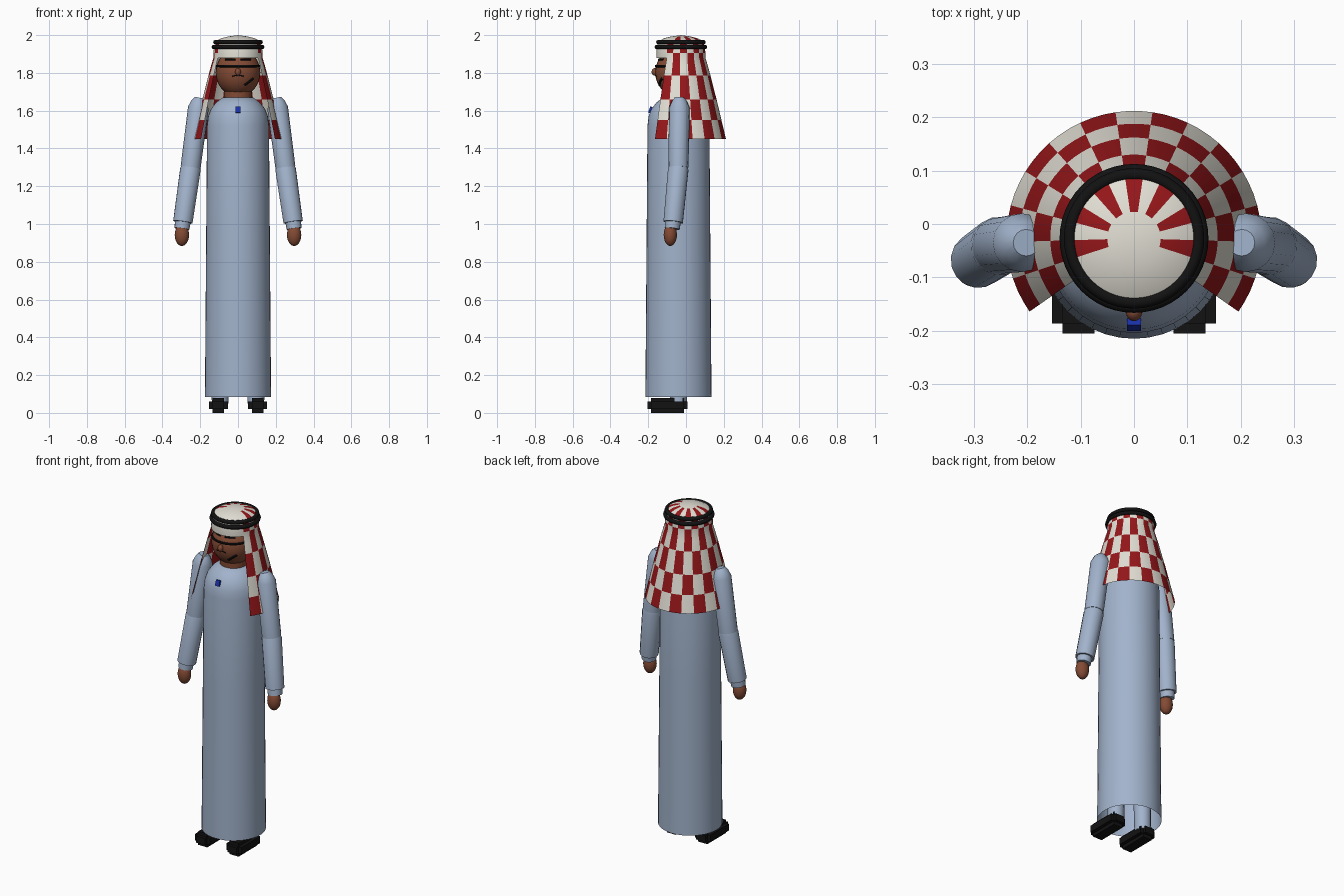
import bpy, bmesh, math
from mathutils import Vector

old = bpy.data.objects.get("Cube")
if old:
    bpy.data.objects.remove(old, do_unlink=True)


def material(name, rgb):
    m = bpy.data.materials.new(name)
    m.use_nodes = True
    m.diffuse_color = (*rgb, 1)
    bsdf = m.node_tree.nodes["Principled BSDF"]
    bsdf.inputs["Base Color"].default_value = (*rgb, 1)
    bsdf.inputs["Roughness"].default_value = 0.8
    return m


ROBE = material("pale blue cloth", (0.36, 0.45, 0.60))
WHITE = material("off white cloth", (0.76, 0.74, 0.66))
RED = material("dark red check", (0.30, 0.008, 0.01))
SKIN = material("brown skin", (0.23, 0.07, 0.035))
BLACK = material("black", (0.006, 0.006, 0.006))
BLUE = material("blue pin", (0.01, 0.03, 0.40))


def activate(ob):
    bpy.ops.object.select_all(action="DESELECT")
    ob.select_set(True)
    bpy.context.view_layer.objects.active = ob


def finish(ob, name, mats, smooth=True):
    ob.name = name
    for m in mats:
        ob.data.materials.append(m)
    if smooth:
        activate(ob)
        bpy.ops.object.shade_smooth_by_angle(angle=math.radians(40))
    return ob


def from_bmesh(bm, name, mats, smooth=True):
    me = bpy.data.meshes.new(name)
    bm.to_mesh(me)
    bm.free()
    ob = bpy.data.objects.new(name, me)
    bpy.context.collection.objects.link(ob)
    return finish(ob, name, mats, smooth)


def lathe(name, profile, center_y, angles, mats, rule=None, closed=True):
    """Sweep (radius, z) rows round the z axis; rule(row, step) gives a colour index or None for a gap."""
    bm = bmesh.new()
    grid = [[bm.verts.new((r * math.cos(a), center_y + r * math.sin(a), z)) for a in angles]
            for r, z in profile]
    n = len(angles)
    for i in range(len(profile) - 1):
        for j in range(n if closed else n - 1):
            index = rule(i, j) if rule else 0
            if index is None:
                continue
            k = (j + 1) % n
            f = bm.faces.new((grid[i + 1][j], grid[i + 1][k], grid[i][k], grid[i][j]))
            f.material_index = index
    bmesh.ops.remove_doubles(bm, verts=bm.verts, dist=0.0001)
    bmesh.ops.delete(bm, geom=[v for v in bm.verts if not v.link_faces], context="VERTS")
    return from_bmesh(bm, name, mats)


def tube(name, points, radii, mat, sides=4):
    cu = bpy.data.curves.new(name, "CURVE")
    cu.dimensions = "3D"
    cu.bevel_depth = 1.0
    cu.bevel_resolution = sides
    cu.use_fill_caps = True
    sp = cu.splines.new("POLY")
    sp.points.add(len(points) - 1)
    for p, co, r in zip(sp.points, points, radii):
        p.co = (*co, 1)
        p.radius = r
    ob = bpy.data.objects.new(name, cu)
    bpy.context.collection.objects.link(ob)
    activate(ob)
    bpy.ops.object.convert(target="MESH")
    return finish(bpy.context.object, name, [mat])


def ball(name, loc, size, mat):
    bpy.ops.mesh.primitive_uv_sphere_add(segments=28, ring_count=18, radius=1, location=loc)
    ob = bpy.context.object
    ob.scale = size
    return finish(ob, name, [mat])


def box(name, loc, half, mat, tilt=0):
    bpy.ops.mesh.primitive_cube_add(size=2, location=loc, rotation=(tilt, 0, 0))
    ob = bpy.context.object
    ob.scale = half
    return finish(ob, name, [mat], False)


BODY_Y, HEAD_Y, CLOTH_Y = -0.04, -0.045, -0.027
circle = [2 * math.pi * i / 40 for i in range(40)]

# Robe: long tube with an open hem and rounded shoulders
lathe("robe", [(0.0, 1.675), (0.08, 1.67), (0.115, 1.645), (0.143, 1.61), (0.158, 1.57),
               (0.164, 1.52), (0.168, 1.0), (0.175, 0.085)], BODY_Y, circle, [ROBE])

# Neck and head
tube("neck", [(0, BODY_Y, 1.64), (0, BODY_Y, 1.76)], [0.075, 0.075], SKIN, 6)
HEAD = Vector((0.118, 0.118, 0.127))
HEAD_Z = 1.802
ball("head", (0, HEAD_Y, HEAD_Z), HEAD, SKIN)
ball("nose", (0, -0.165, 1.805), (0.015, 0.017, 0.02), SKIN)


def on_face(x, z):
    """Point on the front of the head."""
    k = 1 - (x / HEAD.x) ** 2 - ((z - HEAD_Z) / HEAD.z) ** 2
    return (x, HEAD_Y - HEAD.y * math.sqrt(max(k, 0)), z)


def face_line(name, x0, z0, x1, z1, r, bow=0.0):
    ts = [i / 12 for i in range(13)]
    pts = [on_face(x0 + (x1 - x0) * t, z0 + (z1 - z0) * t + bow * math.sin(math.pi * t)) for t in ts]
    tube(name, pts, [r] * 13, BLACK, 2)


# Painted face details
face_line("eye_line", -0.112, 1.836, 0.112, 1.836, 0.007)
face_line("moustache", -0.03, 1.782, 0.03, 1.782, 0.003, 0.006)
face_line("cheek_mark", 0.035, 1.735, 0.08, 1.77, 0.007)
for side, tag in ((1, "left"), (-1, "right")):
    face_line("brow_" + tag, side * 0.014, 1.87, side * 0.066, 1.87, 0.006)

# Headcloth: checked drape round the back and sides, plain short front
COLS, SUB, FRONT = 15, 3, 18
start, span = math.radians(-35), math.radians(250)
angles = [start + span * i / (COLS * SUB) for i in range(COLS * SUB)]
angles += [start + span + (2 * math.pi - span) * i / FRONT for i in range(FRONT)]
cloth = [(0.0, 2.0), (0.05, 1.993), (0.09, 1.983), (0.118, 1.967), (0.127, 1.94), (0.130, 1.905),
         (0.130, 1.88), (0.142, 1.84), (0.157, 1.785), (0.172, 1.725), (0.189, 1.66),
         (0.202, 1.605), (0.215, 1.55), (0.239, 1.45)]


def check(row, step):
    if step >= COLS * SUB:
        return 0 if row < 6 else None
    z = cloth[row + 1][1]
    if row == 0:
        return 0
    band = sum(z < edge - 0.001 for edge in (1.967, 1.905, 1.785, 1.66, 1.55))
    middle_red = (1, 0, 1, 0, 1, 0)[band]
    even = (step // SUB - COLS // 2) % 2 == 0
    return int(even == bool(middle_red))


lathe("headcloth", cloth, CLOTH_Y, angles, [WHITE, RED], check)

# Doubled head rope
for i, (r, z) in enumerate(((0.128, 1.937), (0.120, 1.963))):
    bpy.ops.mesh.primitive_torus_add(major_radius=r, minor_radius=0.0115, major_segments=48,
                                     minor_segments=10, location=(0, CLOTH_Y, z))
    finish(bpy.context.object, "head_rope_" + str(i + 1), [BLACK])

# Chest pin
box("chest_pin", (0, -0.189, 1.605), (0.013, 0.006, 0.017), BLUE, math.radians(-20))

# Arms, hands, legs and shoes on both sides
for s, tag in ((1, "left"), (-1, "right")):
    tube("upper_arm_" + tag,
         [(s * 0.202, -0.035, 1.668), (s * 0.206, -0.035, 1.65), (s * 0.21, -0.035, 1.615),
          (s * 0.251, -0.04, 1.30)], [0.025, 0.04, 0.055, 0.053], ROBE, 6)
    tube("forearm_" + tag,
         [(s * 0.248, -0.038, 1.32), (s * 0.252, -0.041, 1.29), (s * 0.292, -0.068, 1.01)],
         [0.045, 0.055, 0.052], ROBE, 6)
    tube("cuff_" + tag, [(s * 0.29, -0.067, 1.03), (s * 0.297, -0.073, 0.975)],
         [0.042, 0.040], ROBE, 6)
    ball("hand_" + tag, (s * 0.297, -0.083, 0.942), (0.038, 0.035, 0.058), SKIN)
    tube("leg_" + tag, [(s * 0.095, BODY_Y, 0.05), (s * 0.085, BODY_Y, 0.9)],
         [0.045, 0.06], ROBE, 5)
    # Shoe made of three crossing blocks, each long on one axis
    outer, inner = (0.050, 0.107, 0.040), (0.030, 0.088, 0.020)
    for axis, part in enumerate(("sides", "length", "sole")):
        half = [outer[k] if k == axis else inner[k] for k in range(3)]
        box("shoe_" + part + "_" + tag, (s * 0.104, -0.098, 0.04), half, BLACK)
